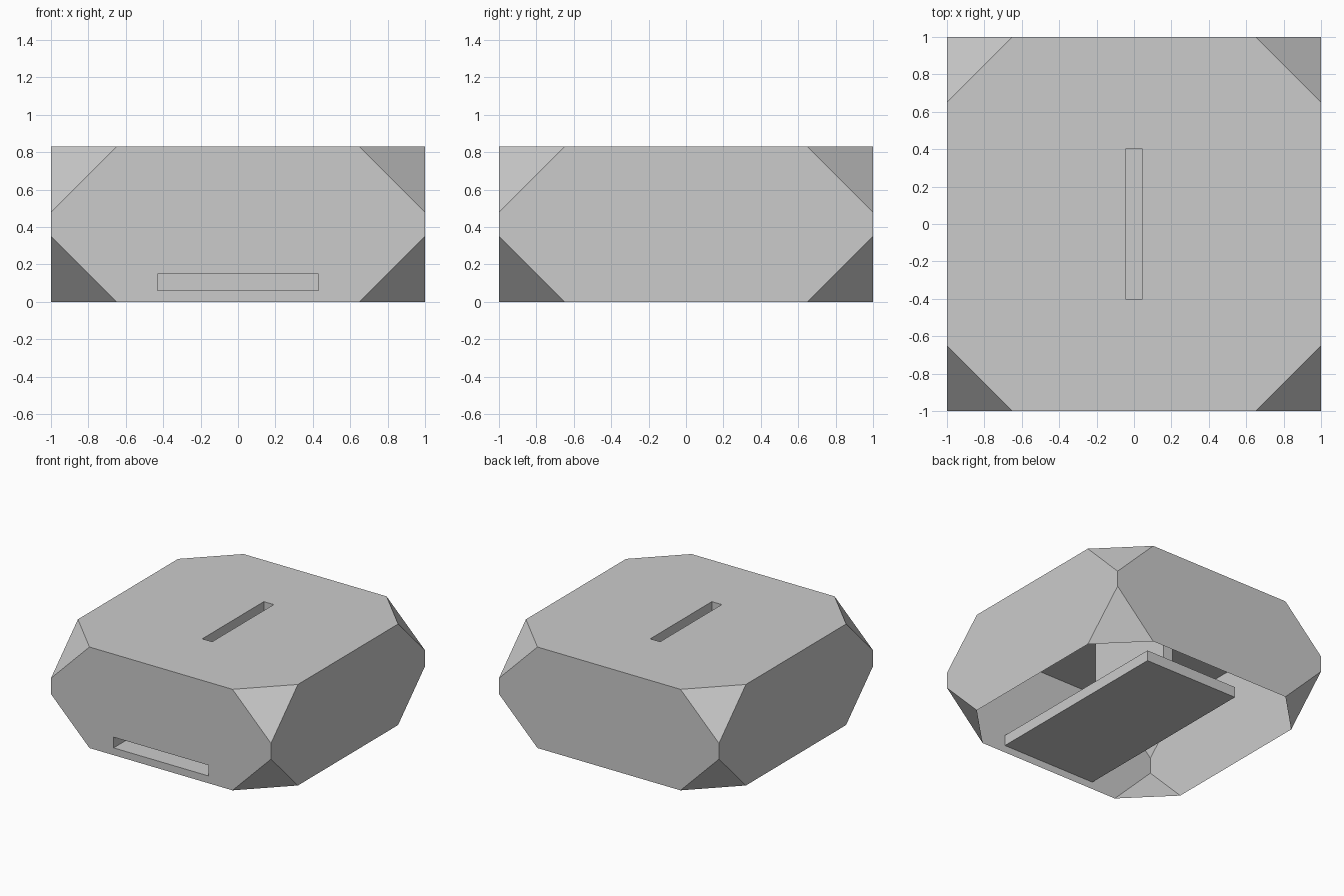
import bpy
import bmesh
from mathutils import Vector

HEIGHT = 0.83
CHAMFER = 0.35

default = bpy.data.objects.get("Cube")
if default:
    bpy.data.objects.remove(default, do_unlink=True)

# One plain grey for the whole model
grey = bpy.data.materials.new("plain_grey")
grey.use_nodes = True
grey.diffuse_color = (0.6, 0.6, 0.6, 1)
grey.node_tree.nodes["Principled BSDF"].inputs["Base Color"].default_value = (0.6, 0.6, 0.6, 1)


def make_box(name, low, high, corner_cut=0):
    """Box between two points, with its corners optionally sliced off."""
    low, high = Vector(low), Vector(high)
    centre, size = (low + high) / 2, high - low
    bm = bmesh.new()
    bmesh.ops.create_cube(bm, size=1)
    for v in bm.verts:
        v.co = centre + v.co * size
    if corner_cut:
        for sx in (-1, 1):
            for sy in (-1, 1):
                for sz in (-1, 1):
                    sign = Vector((sx, sy, sz))
                    point = centre + sign * size / 2 - Vector((sx * corner_cut, 0, 0))
                    cut = bmesh.ops.bisect_plane(
                        bm, geom=bm.verts[:] + bm.edges[:] + bm.faces[:],
                        plane_co=point, plane_no=sign, clear_outer=True)
                    rim = [e for e in cut["geom_cut"] if isinstance(e, bmesh.types.BMEdge)]
                    bmesh.ops.contextual_create(bm, geom=rim)
    bmesh.ops.recalc_face_normals(bm, faces=bm.faces[:])
    mesh = bpy.data.meshes.new(name)
    bm.to_mesh(mesh)
    bm.free()
    mesh.materials.append(grey)
    obj = bpy.data.objects.new(name, mesh)
    bpy.context.collection.objects.link(obj)
    return obj


# Body with eight chamfered corners
body = make_box("slotted_body", (-1, -1, 0), (1, 1, HEIGHT), CHAMFER)

# Deep drawer pocket in the front, narrow slot in the top
cutters = [
    make_box("front_pocket_cutter", (-0.43, -1.2, 0.06), (0.43, 0.67, 0.148)),
    make_box("top_slot_cutter", (-0.045, -0.4, 0.17), (0.045, 0.4, HEIGHT + 0.2)),
]
bpy.context.view_layer.objects.active = body
for cutter in cutters:
    cutter.hide_render = True
    mod = body.modifiers.new(cutter.name, "BOOLEAN")
    mod.operation = "DIFFERENCE"
    mod.solver = "EXACT"
    mod.object = cutter
    bpy.ops.object.modifier_apply(modifier=mod.name)
    bpy.data.objects.remove(cutter, do_unlink=True)

# Open underside: the body is a hollow shell around the two pockets
bm = bmesh.new()
bm.from_mesh(body.data)
floor = [f for f in bm.faces if all(abs(v.co.z) < 0.001 for v in f.verts)]
bmesh.ops.delete(bm, geom=floor, context="FACES")
bm.to_mesh(body.data)
bm.free()
